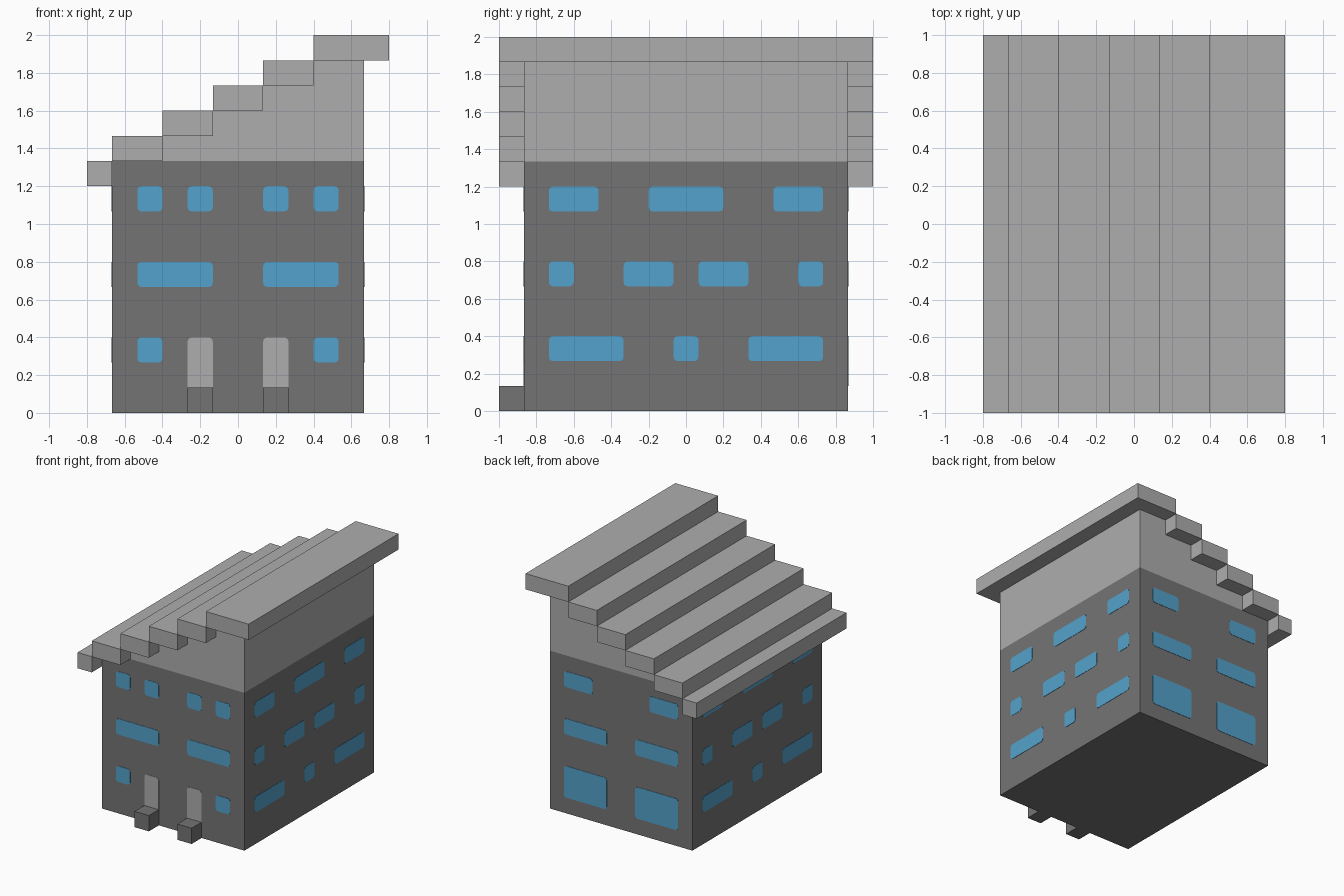
import bpy, bmesh, math
from mathutils import Matrix, Vector

cube = bpy.data.objects.get("Cube")
if cube:
    bpy.data.objects.remove(cube, do_unlink=True)

U = 2 / 15  # building module; all sizes below are in modules


def material(name, srgb):
    lin = [((c / 255 + 0.055) / 1.055) ** 2.4 for c in srgb] + [1.0]
    m = bpy.data.materials.new(name)
    m.use_nodes = True
    m.diffuse_color = lin
    bsdf = next(n for n in m.node_tree.nodes if n.type == 'BSDF_PRINCIPLED')
    bsdf.inputs["Base Color"].default_value = lin
    return m


DARK = material("dark grey", (116, 116, 116))
LIGHT = material("light grey", (174, 174, 174))
BLUE = material("window blue", (84, 162, 204))


def prism(name, outline, depth, mat, matrix):
    """Extrude an outline in local xy by depth along local z, then place it."""
    bm = bmesh.new()
    face = bm.faces.new([bm.verts.new((x, y, 0)) for x, y in outline])
    ext = bmesh.ops.extrude_face_region(bm, geom=[face])
    verts = [v for v in ext["geom"] if isinstance(v, bmesh.types.BMVert)]
    bmesh.ops.translate(bm, verts=verts, vec=(0, 0, depth))
    bmesh.ops.recalc_face_normals(bm, faces=bm.faces)
    bm.transform(Matrix.Scale(U, 4) @ matrix)
    mesh = bpy.data.meshes.new(name)
    bm.to_mesh(mesh)
    bm.free()
    mesh.materials.append(mat)
    ob = bpy.data.objects.new(name, mesh)
    bpy.context.collection.objects.link(ob)
    return ob


def box(name, x, y, z, mat):
    corners = [(x[0], y[0]), (x[1], y[0]), (x[1], y[1]), (x[0], y[1])]
    return prism(name, corners, z[1] - z[0], mat, Matrix.Translation((0, 0, z[0])))


def rounded(a, b, bottom, top, r=0.17, round_bottom=True):
    """Rectangle outline with softened corners."""
    pts = []
    for i, (cx, cy) in enumerate([(b - r, top - r), (a + r, top - r),
                                  (a + r, bottom + r), (b - r, bottom + r)]):
        if i > 1 and not round_bottom:
            pts.append((a if i == 2 else b, bottom))
            continue
        for k in range(4):
            t = math.radians(90 * i + 30 * k)
            pts.append((cx + r * math.cos(t), cy + r * math.sin(t)))
    return pts


def wall_frame(angle, distance):
    """Local x runs along the wall, local y is up, local z points outward."""
    return (Matrix.Rotation(math.radians(angle), 4, 'Z')
            @ Matrix.Translation((0, -distance, 0))
            @ Matrix.Rotation(math.radians(90), 4, 'X'))


# Main block
box("house_walls", (-5, 5), (-6.5, 6.5), (0, 10), DARK)

# Stepped gable block under the roof
gable = [(-3, 10), (5, 10), (5, 14), (3, 14), (3, 13),
         (1, 13), (1, 12), (-1, 12), (-1, 11), (-3, 11)]
prism("gable_block", gable, 13, LIGHT, wall_frame(0, -6.5))

# Roof slabs climbing towards +x
edges = [-6, -5, -3, -1, 1, 3, 6]
for i in range(6):
    box(f"roof_slab_{i + 1}", edges[i:i + 2], (-7.5, 7.5), (9 + i, 10 + i), LIGHT)

# Windows: for each wall, (bottom, top, spans on the +half), mirrored across the wall
side_rows = [(8, 9, [(-1.5, 1.5), (3.5, 5.5)]),
             (5, 6, [(0.5, 2.5), (4.5, 5.5)]),
             (2, 3, [(-0.5, 0.5), (2.5, 5.5)])]
walls = {
    "front": (0, 6.5, [(8, 9, [(1, 2), (3, 4)]), (5, 6, [(1, 4)]), (2, 3, [(3, 4)])]),
    "left": (90, 5, side_rows),
    "back": (180, 6.5, [(8, 9, [(2, 4)]), (5, 6, [(1, 4)]), (1, 3, [(1, 4)])]),
    "right": (270, 5, side_rows),
}
PLATE = 0.02
for wall, (angle, dist, rows) in walls.items():
    frame = wall_frame(angle, dist)
    for bottom, top, spans in rows:
        mirrored = sorted(set(spans + [(-b, -a) for a, b in spans]))
        for n, (a, b) in enumerate(mirrored):
            prism(f"{wall}_window_{bottom}_{n + 1}", rounded(a, b, bottom, top),
                  PLATE, BLUE, frame)

# Two front doors, each with a step block
for side, x in (("right", -2), ("left", 1)):
    prism(f"{side}_door", rounded(x, x + 1, 1, 3, round_bottom=False),
          PLATE, LIGHT, wall_frame(0, 6.5))
    box(f"{side}_door_step", (x, x + 1), (-7.5, -6.5), (0, 1), DARK)
